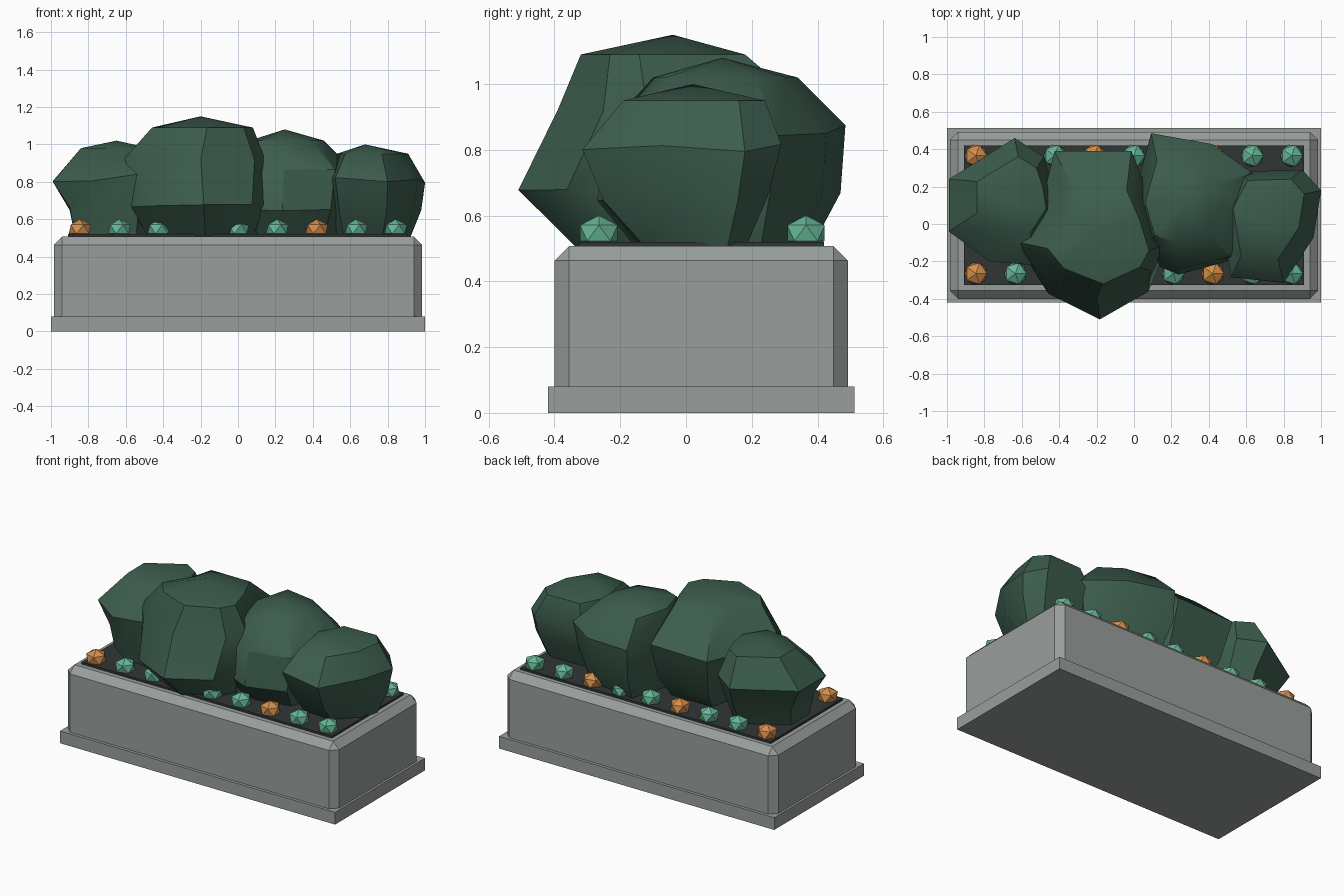
import bpy, bmesh, math, random
from mathutils import Matrix

if "Cube" in bpy.data.objects:
    bpy.data.objects.remove(bpy.data.objects["Cube"])

random.seed(4)


def material(name, srgb):
    m = bpy.data.materials.new(name)
    lin = [((c / 255 + 0.055) / 1.055) ** 2.4 for c in srgb]
    m.diffuse_color = (*lin, 1)
    m.use_nodes = True
    m.node_tree.nodes["Principled BSDF"].inputs["Base Color"].default_value = m.diffuse_color
    return m


STONE = material("grey stone", (153, 159, 156))
SOIL = material("dark soil", (48, 53, 54))
LEAF = material("dark green leaf", (60, 93, 77))
MINT = material("mint bloom", (102, 182, 150))
AMBER = material("orange bloom", (213, 143, 75))


def finish(name, bm, mat):
    bmesh.ops.recalc_face_normals(bm, faces=bm.faces)
    me = bpy.data.meshes.new(name)
    bm.to_mesh(me)
    bm.free()
    me.materials.append(mat)
    ob = bpy.data.objects.new(name, me)
    bpy.context.collection.objects.link(ob)
    return ob


def box(name, x0, x1, y0, y1, z0, z1, mat, bevel=0):
    bm = bmesh.new()
    bmesh.ops.create_cube(bm, size=1)
    bmesh.ops.scale(bm, vec=(x1 - x0, y1 - y0, z1 - z0), verts=bm.verts)
    bmesh.ops.translate(bm, vec=((x0 + x1) / 2, (y0 + y1) / 2, (z0 + z1) / 2), verts=bm.verts)
    ob = finish(name, bm, mat)
    if bevel:
        mod = ob.modifiers.new("chamfer", 'BEVEL')
        mod.width = bevel
        mod.segments = 1
    return ob


def bush(name, outline, rings, top):
    """Faceted lump: a plan outline fitted into rings (x0, x1, y0, y1, z), closed by a peak."""
    bm = bmesh.new()
    xs, ys = zip(*outline)
    n = len(outline)
    loops = []
    for x0, x1, y0, y1, z in rings:
        loop = []
        for x, y in outline:
            u = (x - min(xs)) / (max(xs) - min(xs))
            v = (y - min(ys)) / (max(ys) - min(ys))
            dz = random.uniform(-0.025, 0.025) if 0.55 < z < 0.93 else 0
            loop.append(bm.verts.new((x0 + u * (x1 - x0), y0 + v * (y1 - y0), z + dz)))
        loops.append(loop)
    peak = bm.verts.new(top)
    bm.faces.new(loops[0])
    for lo, hi in zip(loops, loops[1:]):
        for i in range(n):
            j = (i + 1) % n
            bm.faces.new((lo[i], lo[j], hi[j], hi[i]))
    for i in range(n):
        bm.faces.new((loops[-1][i], loops[-1][(i + 1) % n], peak))
    ob = finish(name, bm, LEAF)
    bpy.context.view_layer.objects.active = ob
    ob.select_set(True)
    bpy.ops.object.shade_smooth_by_angle(angle=math.radians(35))
    ob.select_set(False)


def bloom(name, x, y, mat):
    bm = bmesh.new()
    bmesh.ops.create_icosphere(bm, subdivisions=1, radius=0.067,
                               matrix=Matrix.Translation((x, y, 0.547)) @ Matrix.Diagonal((1, 1, 0.8, 1)))
    finish(name, bm, mat)


# Planter
box("base_plinth", -1, 1, -0.42, 0.512, 0, 0.08, STONE)
box("planter_box", -0.985, 0.985, -0.4, 0.492, 0.03, 0.507, STONE, 0.044)
box("soil_bed", -0.91, 0.91, -0.325, 0.42, 0.45, 0.52, SOIL)

# Shrubs
bush("left_bush",
     [(-0.42, 0), (-0.45, 0.2), (-0.5, 0.36), (-0.65, 0.46),
      (-0.99, 0.24), (-0.99, -0.04), (-0.78, -0.2), (-0.55, -0.22)],
     [(-0.87, -0.45, -0.15, 0.3, 0.5), (-0.9, -0.42, -0.2, 0.38, 0.67),
      (-0.99, -0.4, -0.22, 0.46, 0.82), (-0.84, -0.47, -0.05, 0.36, 0.98)],
     (-0.65, 0.12, 1.02))
bush("tall_bush",
     [(0.15, -0.19), (0.08, 0.1), (-0.02, 0.39), (-0.42, 0.39), (-0.47, 0.15),
      (-0.62, -0.17), (-0.5, -0.36), (-0.2, -0.51), (0.08, -0.35)],
     [(-0.48, 0.08, -0.33, 0.2, 0.5), (-0.57, 0.14, -0.51, 0.32, 0.66),
      (-0.63, 0.16, -0.39, 0.39, 0.9), (-0.46, 0.08, -0.32, 0.18, 1.09)],
     (-0.2, -0.04, 1.15))
bush("back_bush",
     [(0.52, -0.2), (0.62, 0.05), (0.63, 0.27), (0.42, 0.43),
      (0.1, 0.49), (0, 0.1), (0.08, -0.2), (0.25, -0.27)],
     [(0.04, 0.55, -0.15, 0.38, 0.5), (0, 0.6, -0.27, 0.47, 0.65),
      (-0.01, 0.63, -0.24, 0.485, 0.86), (0.06, 0.46, -0.1, 0.34, 1.02)],
     (0.25, 0.11, 1.08))
bush("right_bush",
     [(1, 0.17), (0.9, 0.28), (0.57, 0.27), (0.46, 0.06),
      (0.52, -0.29), (0.8, -0.32), (0.96, -0.08)],
     [(0.52, 0.92, -0.12, 0.18, 0.5), (0.48, 0.98, -0.25, 0.25, 0.66),
      (0.46, 1, -0.315, 0.29, 0.81), (0.53, 0.91, -0.19, 0.24, 0.95)],
     (0.68, 0.02, 1.0))

# Two rows of blooms, every third one orange
for row, y in (("front", -0.265), ("back", 0.365)):
    for i in range(9):
        bloom(f"{row}_bloom_{i + 1}", -0.845 + 0.211 * i, y, MINT if i % 3 else AMBER)
